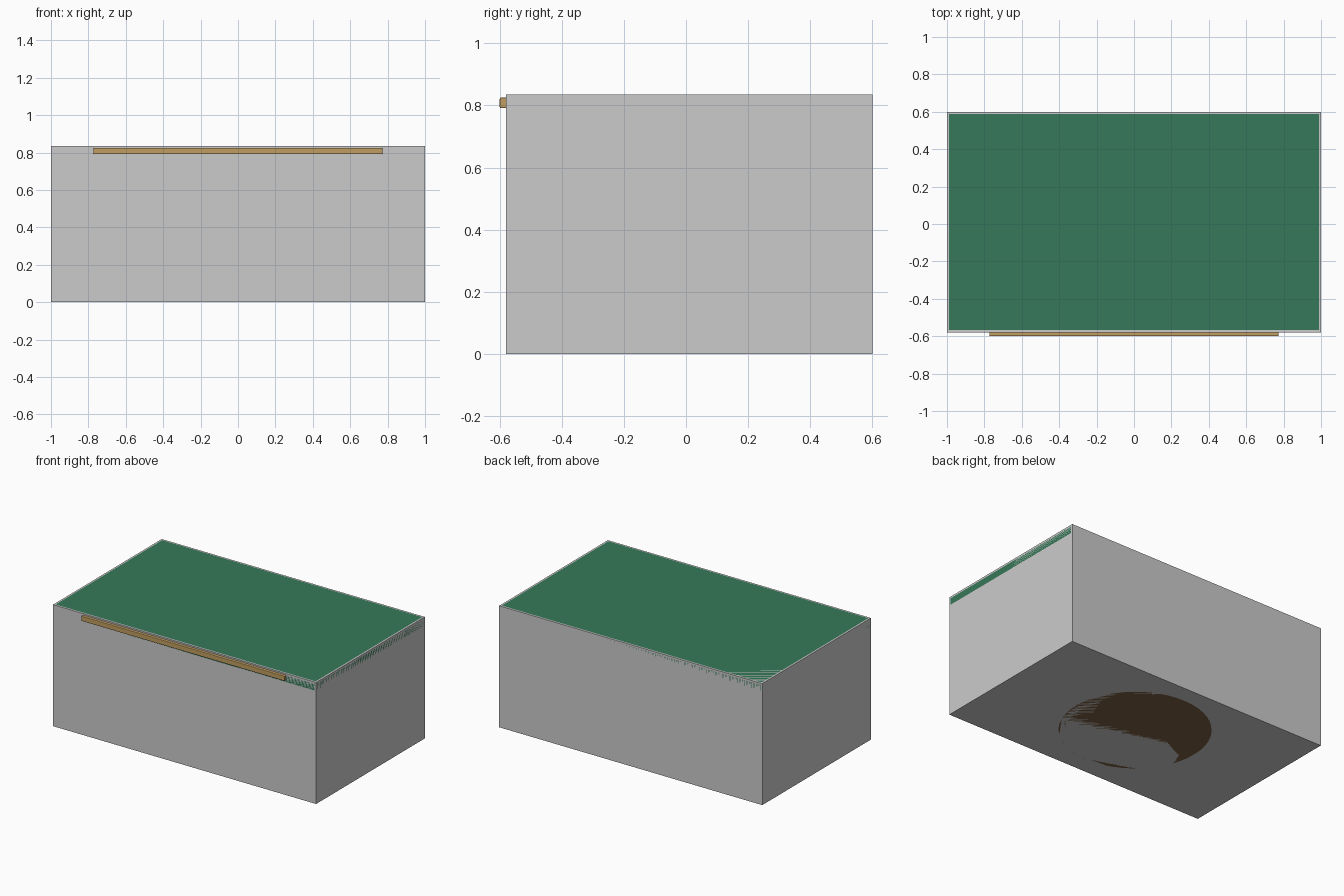
import bpy

if "Cube" in bpy.data.objects:
    bpy.data.objects.remove(bpy.data.objects["Cube"])

CY = 0.01            # the body sits slightly behind the origin; the front rail sticks out
W, D, H = 2.0, 1.18, 0.835


def material(name, rgb):
    m = bpy.data.materials.new(name)
    m.diffuse_color = (*rgb, 1)
    m.use_nodes = True
    m.node_tree.nodes["Principled BSDF"].inputs["Base Color"].default_value = m.diffuse_color
    return m


def finish(ob, name, mat=None, bevel=0.0, segments=2):
    ob.name = name
    if mat:
        ob.data.materials.append(mat)
    if bevel:
        mod = ob.modifiers.new("edge_bevel", "BEVEL")
        mod.width, mod.segments = bevel, segments
        mod.limit_method = "ANGLE"
    return ob


def box(name, size, loc, mat=None, bevel=0.0):
    bpy.ops.mesh.primitive_cube_add(size=1, location=loc)
    ob = bpy.context.object
    ob.scale = size
    bpy.ops.object.transform_apply(location=False, rotation=False, scale=True)
    return finish(ob, name, mat, bevel)


def disc(name, radius, z0, z1, mat, bevel=0.0):
    bpy.ops.mesh.primitive_cylinder_add(vertices=48, radius=radius, depth=z1 - z0,
                                        location=(0, CY, (z0 + z1) / 2))
    ob = finish(bpy.context.object, name, mat, bevel)
    bpy.ops.object.shade_smooth_by_angle()
    return ob


green = material("green_top", (0.037, 0.19, 0.10))
brass = material("brass", (0.53, 0.34, 0.12))
brown = material("brown_wood", (0.21, 0.12, 0.06))

# Plain grey outer block enclosing the table
box("outer_block", (W, D, H), (0, CY, H / 2))

# Green top slab, flush with the block on all sides
box("top_slab", (W, D, 0.07), (0, CY, H - 0.035), green, 0.012)

# Brass rail along the front edge
box("front_rail", (1.545, 0.025, 0.034), (0, -0.5875, 0.808), brass, 0.004)

# Round pedestal: base flush with the floor, and column inside the block
disc("pedestal_base", 0.473, 0.0, 0.06, brown)
disc("pedestal_column", 0.2, 0.06, H - 0.07, brown)
